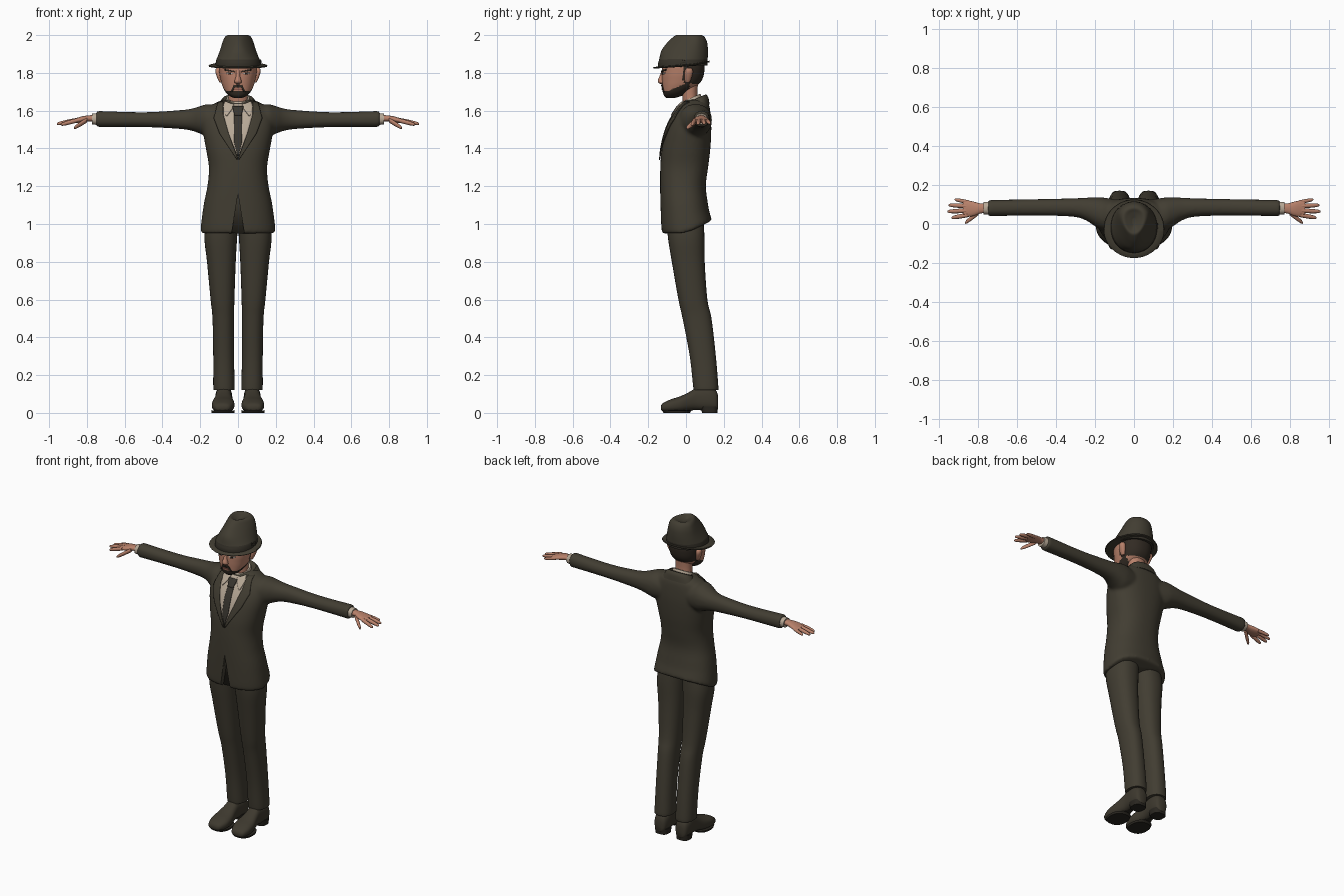
import bpy, bmesh, math
from mathutils import Vector
from mathutils.bvhtree import BVHTree

if "Cube" in bpy.data.objects:
    bpy.data.objects.remove(bpy.data.objects["Cube"])


def material(name, r, g, b):
    m = bpy.data.materials.new(name)
    m.diffuse_color = (r, g, b, 1)
    m.use_nodes = True
    m.node_tree.nodes["Principled BSDF"].inputs["Base Color"].default_value = m.diffuse_color
    return m


SUIT = material("dark olive cloth", 0.054, 0.047, 0.032)
BAND = material("hat band brown", 0.036, 0.031, 0.022)
TIE = material("tie charcoal", 0.040, 0.036, 0.028)
SHIRT = material("shirt cream", 0.48, 0.40, 0.31)
SKIN = material("skin", 0.48, 0.22, 0.145)
LIP = material("lip", 0.30, 0.11, 0.08)
HAIR = material("dark hair", 0.032, 0.024, 0.017)
SHOE = material("shoe leather", 0.048, 0.041, 0.028)
SOLE = material("shoe sole", 0.022, 0.019, 0.014)
EYE = material("eye white", 0.55, 0.50, 0.44)


def finish(name, bm, mats, mirror=False, rule=None):
    me = bpy.data.meshes.new(name)
    bm.normal_update()
    for f in bm.faces:
        f.smooth = True
        f.material_index = rule(f.calc_center_median()) if rule else 0
    bm.to_mesh(me)
    bm.free()
    me.set_sharp_from_angle(angle=math.radians(50))
    for m in mats:
        me.materials.append(m)
    ob = bpy.data.objects.new(name, me)
    bpy.context.scene.collection.objects.link(ob)
    if mirror:
        mod = ob.modifiers.new("mirror", 'MIRROR')
        mod.use_mirror_merge = False
    return ob


def densify(rings, sub):
    """Smooth spline through the ring values."""
    out = []
    n = len(rings)
    for i in range(n - 1):
        a, b, c, d = (rings[max(0, min(n - 1, j))] for j in (i - 1, i, i + 1, i + 2))
        for s in range(sub):
            t = s / sub
            out.append([0.5 * (2*q + (r-p)*t + (2*p-5*q+4*r-s_)*t*t + (3*q-p-3*r+s_)*t**3)
                        if sub > 1 else q for p, q, r, s_ in zip(a, b, c, d)])
    return out + [rings[-1]]


def loft(name, rings, mats, axis='z', seg=32, p=2.2, sub=4, warp=None, mirror=False, rule=None):
    """Skin through rings given as (position, u0, u1, v0, v1)."""
    bm = bmesh.new()
    loops = []
    for t, u0, u1, v0, v1 in densify(rings, sub):
        loop = []
        for k in range(seg):
            a = 2 * math.pi * k / seg
            c, s = math.cos(a), math.sin(a)
            u = (u0 + u1) / 2 + (u1 - u0) / 2 * math.copysign(abs(c) ** (2 / p), c)
            v = (v0 + v1) / 2 + (v1 - v0) / 2 * math.copysign(abs(s) ** (2 / p), s)
            co = Vector({'z': (u, v, t), 'x': (t, u, v), 'y': (u, t, v)}[axis])
            if warp:
                warp(co)
            loop.append(bm.verts.new(co))
        loops.append(loop)
    for a, b in zip(loops, loops[1:]):
        for k in range(seg):
            j = (k + 1) % seg
            bm.faces.new((a[k], a[j], b[j], b[k]))
    bm.faces.new(loops[0])
    bm.faces.new(loops[-1])
    bmesh.ops.recalc_face_normals(bm, faces=bm.faces[:])
    return finish(name, bm, mats, mirror, rule)


def tree(ob):
    bm = bmesh.new()
    bm.from_mesh(ob.data)
    return BVHTree.FromBMesh(bm)


def patch(name, mat, left, right, bvh, off=0.002, mirror=False, rows=6, cols=6):
    """Thin plate between two (x, z) outlines, laid on the front of a body."""
    bm = bmesh.new()
    L, R = densify(left, 1), densify(right, 1)
    grid = []
    for i in range((len(L) - 1) * rows + 1):
        k = min(i // rows, len(L) - 2)
        t = i / rows - k
        line = []
        for j in range(cols + 1):
            w = j / cols
            x, z = ((L[k][n] * (1-t) + L[k+1][n] * t) * (1-w)
                    + (R[k][n] * (1-t) + R[k+1][n] * t) * w for n in (0, 1))
            hit = bvh.ray_cast(Vector((x, -1, z)), Vector((0, 1, 0)))[0]
            if hit is None:
                hit = bvh.find_nearest(Vector((x, -0.05, z)))[0]
            line.append(bm.verts.new((x, hit.y - off, z)))
        grid.append(line)
    for a, b in zip(grid, grid[1:]):
        for j in range(cols):
            bm.faces.new((a[j], a[j+1], b[j+1], b[j]))
    ob = finish(name, bm, [mat], mirror)
    mod = ob.modifiers.new("thickness", 'SOLIDIFY')
    mod.thickness, mod.offset = 0.006, 0
    return ob


def sym(*rows):
    return [(t, -w, w, y0, y1) for t, w, y0, y1 in rows]


# Jacket: torso and sleeves fused into one smooth skin
def hem(v):
    if v.z < 1.08 and v.y > 0:
        v.z += 0.065 * v.y / 0.13 * (1.08 - v.z) / 0.13


torso = loft("torso", sym((0.95, .192, -.12, .132), (0.97, .198, -.13, .135), (1.1, .182, -.135, .117),
                          (1.2, .162, -.137, .105), (1.3, .154, -.136, .117), (1.4, .17, -.128, .129),
                          (1.5, .187, -.103, .134), (1.57, .185, -.07, .131), (1.62, .15, -.038, .125),
                          (1.645, .11, -.02, .115), (1.658, .08, -.005, .10)),
             [SUIT], seg=48, p=2.35, warp=hem)
sleeve = loft("sleeve", [(.06, -.02, .12, 1.48, 1.61), (.15, -.035, .135, 1.46, 1.635),
                         (.2, -.012, .137, 1.478, 1.624), (.25, .02, .135, 1.495, 1.61),
                         (.32, .038, .132, 1.504, 1.602), (.5, .043, .128, 1.513, 1.592),
                         (.75, .04, .124, 1.513, 1.599)], [SUIT], axis='x', mirror=True)
bpy.context.view_layer.update()
dg = bpy.context.evaluated_depsgraph_get()
bm = bmesh.new()
for part in (torso, sleeve):
    bm.from_mesh(part.evaluated_get(dg).data)
for part in (torso, sleeve):
    bpy.data.objects.remove(part)
raw = finish("jacket_raw", bm, [SUIT])
mod = raw.modifiers.new("fuse", 'REMESH')
mod.mode, mod.voxel_size = 'VOXEL', 0.009
mod = raw.modifiers.new("soften", 'SMOOTH')
mod.factor, mod.iterations = 0.5, 6
bpy.context.view_layer.update()
dg = bpy.context.evaluated_depsgraph_get()
bm = bmesh.new()
bm.from_mesh(raw.evaluated_get(dg).data)
bpy.data.objects.remove(raw)
jacket = finish("jacket", bm, [SUIT])
chest = tree(jacket)

# Front notch of the jacket
bm = bmesh.new()
tri = [bm.verts.new((x, y, z)) for y in (-.25, -.1) for x, z in ((0, 1.16), (-.042, .9), (.042, .9))]
bmesh.ops.convex_hull(bm, input=tri)
bmesh.ops.recalc_face_normals(bm, faces=bm.faces[:])
notch = finish("notch_cutter", bm, [SUIT])
notch.hide_render = True
notch.hide_set(True)
mod = jacket.modifiers.new("notch", 'BOOLEAN')
mod.operation, mod.object = 'DIFFERENCE', notch

# Shirt front, tie and lapels
patch("shirt_front", SHIRT, [(-.085, 1.635), (-.08, 1.58), (-.05, 1.48), (-.002, 1.36)],
      [(.085, 1.635), (.08, 1.58), (.05, 1.48), (.002, 1.36)], chest, cols=12)
patch("tie", TIE, [(-.02, 1.55 + .035), (-.022, 1.5), (-.02, 1.43), (-.003, 1.36)],
      [(.02, 1.585), (.022, 1.5), (.02, 1.43), (.003, 1.36)], chest, .006)
patch("tie_knot", TIE, [(-.03, 1.622), (-.018, 1.575)], [(.03, 1.622), (.018, 1.575)], chest, .011)
patch("lapel", SUIT, [(.078, 1.648), (.078, 1.58), (.05, 1.48), (0, 1.345)],
      [(.105, 1.645), (.128, 1.56), (.098, 1.48), (.006, 1.34)], chest, .006, True)
patch("collar_point", SHIRT, [(.022, 1.63), (.03, 1.61), (.058, 1.572)],
      [(.07, 1.65), (.078, 1.62), (.066, 1.575)], chest, .009, True)


# Collars
def lean(v):
    v.z += 0.45 * (v.y - 0.05)


loft("jacket_collar", sym((1.60, .12, .0, .125), (1.64, .095, .005, .118), (1.662, .08, .01, .105)),
     [SUIT], warp=lean)
loft("shirt_collar", sym((1.61, .078, -.032, .09), (1.65, .068, -.03, .085), (1.678, .06, -.022, .076)),
     [SHIRT], warp=lean)
loft("neck", sym((1.62, .055, -.015, .07), (1.68, .051, -.02, .06), (1.76, .055, -.03, .065)), [SKIN])


# Head, with hair and beard chosen by position
def head_rule(c):
    if c.y > .028 and c.z > 1.742 or abs(c.x) > .07 and c.y > -.015 and c.z > 1.745:
        return 1
    return 1 if c.y < .02 and c.z < 1.705 + .45 * max(0, c.y + .09) else 0


head = loft("head", sym((1.667, .022, -.105, -.06), (1.68, .047, -.117, -.02), (1.70, .067, -.122, .01),
                        (1.73, .082, -.125, .055), (1.76, .091, -.127, .083), (1.80, .099, -.127, .096),
                        (1.85, .1, -.12, .097), (1.9, .07, -.08, .07)),
            [SKIN, HAIR], seg=64, sub=7, p=2.25, rule=head_rule)
face = tree(head)
loft("nose", sym((1.742, .01, -.138, -.11), (1.75, .019, -.147, -.11), (1.762, .017, -.149, -.11),
                 (1.785, .011, -.139, -.11), (1.812, .012, -.13, -.11)), [SKIN], seg=16)
loft("ear", [(1.75, .082, .098, -.003, .018), (1.765, .082, .106, -.008, .026),
             (1.80, .085, .119, -.008, .036), (1.82, .088, .118, -.002, .034),
             (1.827, .09, .108, .006, .026)], [SKIN], seg=16, mirror=True)
patch("eye", EYE, [(.026, 1.800), (.026, 1.793)], [(.060, 1.801), (.058, 1.793)], face, mirror=True)
patch("iris", HAIR, [(.037, 1.802), (.037, 1.792)], [(.048, 1.802), (.048, 1.792)], face, .004, True)
patch("eyebrow", HAIR, [(.018, 1.810), (.018, 1.803)], [(.070, 1.820), (.070, 1.812)], face, .004, True)
patch("moustache", HAIR, [(0, 1.738), (.022, 1.735), (.04, 1.70)],
      [(0, 1.724), (.02, 1.722), (.029, 1.70)], face, .003, True)
patch("mouth", LIP, [(-.024, 1.718), (-.022, 1.710)], [(.024, 1.718), (.022, 1.710)], face)


# Hat with a pinched teardrop crown
def pinch(v):
    h = max(0, min(1, (v.z - 1.87) / .11))
    f = max(0, min(1, (.06 - v.y) / .16))
    v.x *= 1 - .5 * h * f
    v.z += .03 * v.y * (1 - h)


def tilt(v):
    v.z += .07 * v.y + .012 * max(0, v.y / .12) ** 2


loft("hat_crown", sym((1.835, .12, -.148, .113), (1.855, .118, -.148, .114), (1.875, .114, -.142, .115),
                      (1.92, .103, -.13, .116), (1.96, .091, -.1, .112), (1.988, .078, -.07, .1),
                      (2.0, .06, -.05, .082), (1.992, .035, -.03, .06), (1.982, .01, -.01, .03)),
     [SUIT, BAND], seg=48, sub=5, p=2.1, warp=pinch, rule=lambda c: 1 if c.z < 1.872 else 0)
loft("hat_brim", sym((1.846, .1, -.12, .09), (1.844, .125, -.15, .115), (1.843, .153, -.172, .124),
                     (1.839, .156, -.175, .126), (1.835, .153, -.172, .124), (1.834, .1, -.12, .09)),
     [SUIT], seg=48, sub=1, p=2, warp=tilt)
loft("band_bow", [(-.028, .112, .121, 1.845, 1.872), (-.012, .116, .124, 1.853, 1.866),
                  (.004, .112, .122, 1.845, 1.872)], [BAND], axis='y', seg=12, p=4)

# Cuffs, palms and fingers
loft("shirt_cuff", [(.735, .048, .116, 1.523, 1.588), (.774, .05, .112, 1.528, 1.584)],
     [SHIRT], axis='x', sub=1, mirror=True)
loft("palm", [(.755, .056, .106, 1.54, 1.577), (.79, .054, .106, 1.543, 1.575),
              (.825, .041, .115, 1.538, 1.57), (.86, .037, .122, 1.534, 1.56),
              (.878, .045, .118, 1.537, 1.555)], [SKIN], axis='x', seg=24, mirror=True)
for name, (x0, y0, z0), (x1, y1, z1), r in (
        ("thumb", (.80, .058, 1.55), (.868, .006, 1.508), .013),
        ("index_finger", (.855, .046, 1.548), (.938, .032, 1.526), .0115),
        ("middle_finger", (.86, .069, 1.549), (.959, .064, 1.530), .0115),
        ("ring_finger", (.86, .092, 1.549), (.953, .097, 1.532), .011),
        ("little_finger", (.85, .112, 1.547), (.922, .126, 1.533), .010)):
    rings = []
    for t, k in ((0, 1), (.5, 1), (.85, .8), (.97, .5), (1, .15)):
        y, z = y0 + (y1 - y0) * t, z0 + (z1 - z0) * t
        rings.append((x0 + (x1 - x0) * t, y - r * k, y + r * k, z - r * k, z + r * k))
    loft(name, rings, [SKIN], axis='x', seg=12, p=2, sub=3, mirror=True)

# Trousers
loft("trouser_leg", [(.12, .02, .128, .042, .168), (.14, .018, .131, .038, .171), (.3, .021, .131, .02, .158),
                     (.5, .021, .135, -.018, .135), (.6, .019, .145, -.04, .113), (.8, .012, .164, -.075, .099),
                     (.95, .003, .178, -.098, .097), (1.1, -.01, .15, -.103, .085)],
     [SUIT], p=2.3, mirror=True)

# Shoes
loft("shoe", [(-.133, .06, .105, .018, .036), (-.122, .04, .125, .008, .052), (-.08, .021, .138, .003, .072),
              (-.03, .02, .136, .004, .088), (.02, .03, .124, .012, .112), (.06, .034, .118, .015, .135),
              (.12, .03, .12, .01, .14), (.158, .037, .113, .01, .12), (.17, .052, .098, .02, .09)],
     [SHOE, SOLE], axis='y', p=2.5, mirror=True, rule=lambda c: 1 if c.z < .016 else 0)
loft("shoe_heel", [(0, .033, .117, .085, .166), (.035, .031, .119, .078, .168)], [SOLE], p=2.8, sub=1, mirror=True)
loft("shoe_sole", [(0, .02, .139, -.118, .02), (.012, .017, .142, -.127, .03)], [SOLE], p=2.4, sub=1, mirror=True)
